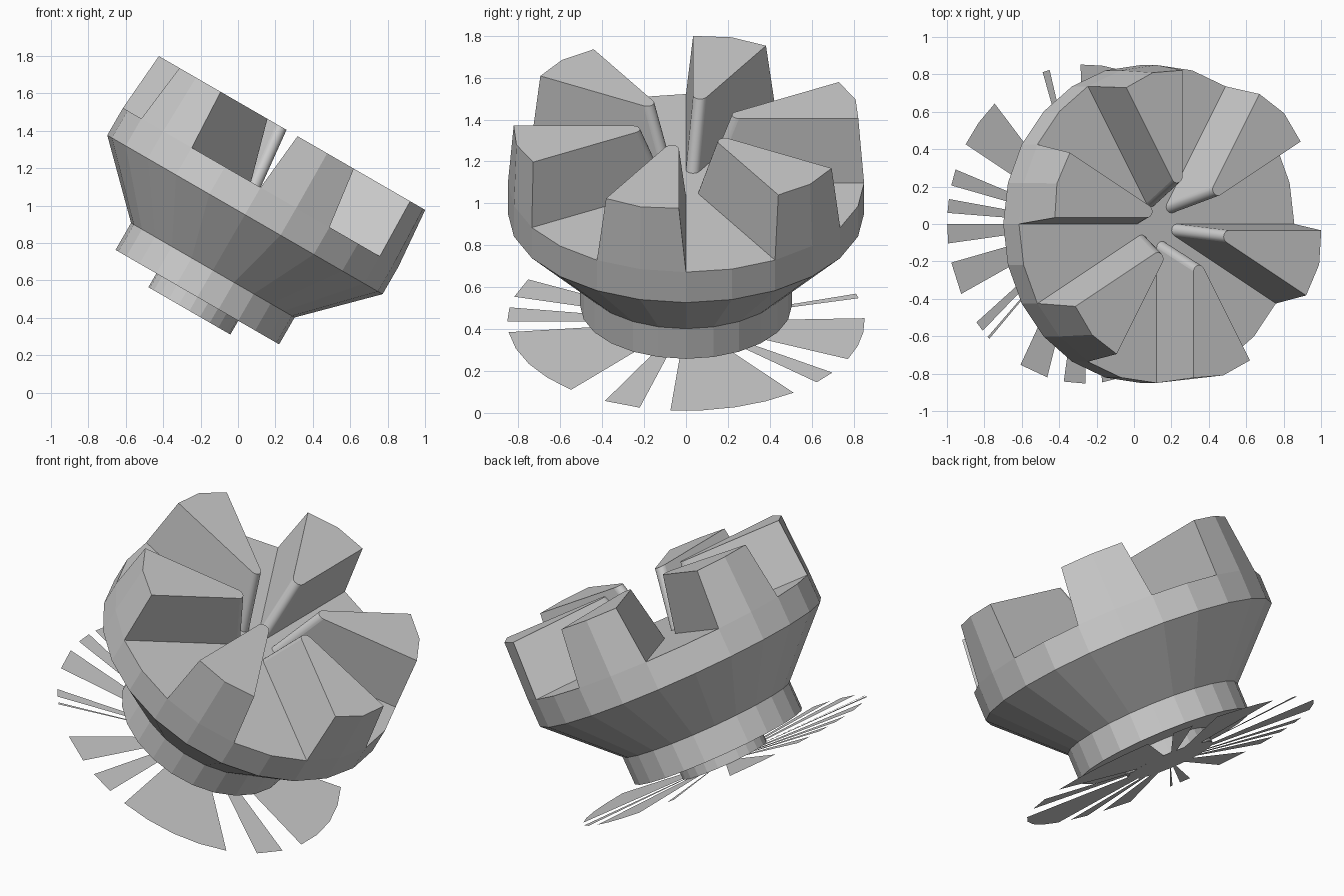
import bpy, bmesh
from math import sin, cos, asin, pi, radians
from mathutils import Matrix

if "Cube" in bpy.data.objects:
    bpy.data.objects.remove(bpy.data.objects["Cube"])

# Everything is built along a local axis, then leaned 30 degrees towards +x
PLACE = Matrix.Translation((-0.26, 0, 0.437)) @ Matrix.Rotation(radians(30), 4, 'Y')
SIDES = 24
FLOOR, TOP = 0.762, 1.098


def finish(name, bm, recalc=True):
    if recalc:
        bmesh.ops.recalc_face_normals(bm, faces=bm.faces)
    me = bpy.data.meshes.new(name)
    bm.to_mesh(me)
    bm.free()
    ob = bpy.data.objects.new(name, me)
    bpy.context.collection.objects.link(ob)
    ob.matrix_world = PLACE
    return ob


def polar(r, a, z):
    return (r * cos(a), r * sin(a), z)


# Turned body: stub, collar, flared bowl and rim with a flat floor
def turned_body():
    profile = [(0.253, 0.0), (0.253, 0.085), (0.505, 0.085), (0.505, 0.251),
               (0.85, 0.594), (0.85, FLOOR)]
    bm = bmesh.new()
    rings = [[bm.verts.new(polar(r, 2 * pi * i / SIDES, z)) for i in range(SIDES)]
             for r, z in profile]
    for lo, hi in zip(rings, rings[1:]):
        for i in range(SIDES):
            j = (i + 1) % SIDES
            bm.faces.new((lo[i], lo[j], hi[j], hi[i]))
    bm.faces.new(rings[0][::-1])
    bm.faces.new(rings[-1])
    finish("clutch_body", bm)


# Drafted wedge tooth with a rounded inner tip
def tooth_ring(d, r_corner, r_mid, z):
    half, fil, steps = radians(15), 0.034, 8
    a = asin(d / r_corner)
    pts = [polar(r_corner, -half + a, z), polar(r_mid, 0, z),
           polar(r_corner, half - a, z)]
    cx = (d + fil) / sin(half)
    for k in range(steps + 1):
        t = pi / 2 + half + (pi - 2 * half) * k / steps
        pts.append((cx + fil * cos(t), fil * sin(t), z))
    return pts


def tooth(index):
    bm = bmesh.new()
    lo = [bm.verts.new(p) for p in tooth_ring(0.0, 0.85, 0.85, FLOOR)]
    hi = [bm.verts.new(p) for p in tooth_ring(0.034, 0.823, 0.838, TOP)]
    n = len(lo)
    for i in range(n):
        j = (i + 1) % n
        f = bm.faces.new((lo[i], lo[j], hi[j], hi[i]))
        f.smooth = 3 <= i < n - 1
    bm.faces.new(hi)
    bm.faces.new(lo[::-1])
    bmesh.ops.rotate(bm, verts=bm.verts, cent=(0, 0, 0),
                     matrix=Matrix.Rotation(radians(45 + 60 * index), 3, 'Z'))
    finish(f"tooth_{index + 1}", bm)


# Thin broken base disc: flat fan pieces between start and end angles
def base_fan():
    spans = [(-83, -40), (-27, -15), (-5, 37), (47, 55), (65, 92), (105, 108),
             (131, 150), (160, 166), (171, 176), (180, 187), (194, 206),
             (218, 222), (225, 226), (242, 254), (261, 270)]
    bm = bmesh.new()
    for a0, a1 in spans:
        n = max(1, round((a1 - a0) / 10))
        angs = [radians(a0 + (a1 - a0) * k / n) for k in range(n + 1)]
        outer = [bm.verts.new(polar(0.853, a, 0)) for a in angs]
        inner = [bm.verts.new(polar(0.253, a, 0)) for a in angs]
        for k in range(n):
            bm.faces.new((inner[k], outer[k], outer[k + 1], inner[k + 1]))
    finish("base_fan", bm, recalc=False)


turned_body()
for i in range(6):
    tooth(i)
base_fan()
